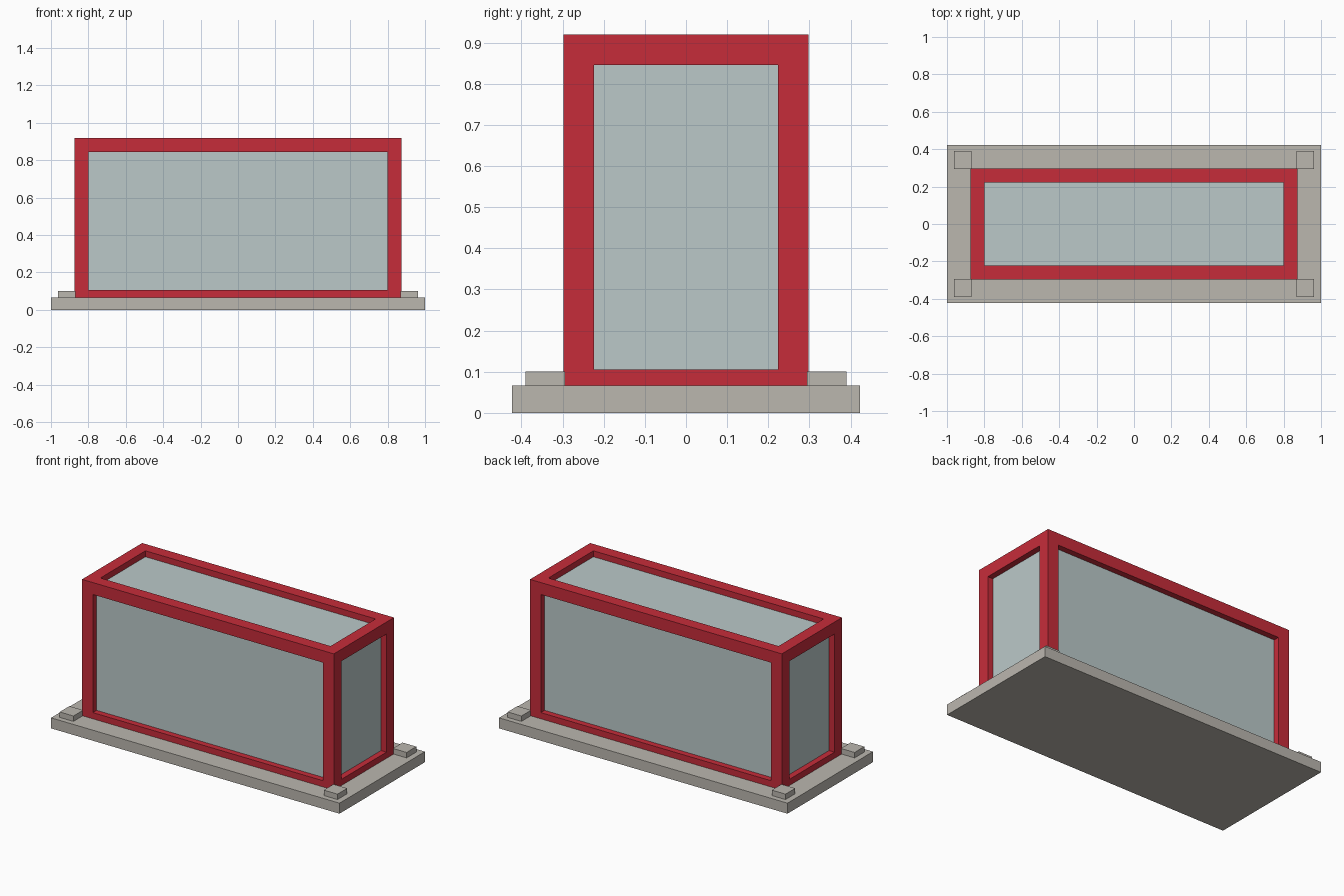
import bpy
import bmesh
from mathutils import Matrix, Vector

cube = bpy.data.objects.get("Cube")
if cube:
    bpy.data.objects.remove(cube, do_unlink=True)


def make_material(name, srgb):
    linear = [((c / 255 + 0.055) / 1.055) ** 2.4 for c in srgb] + [1.0]
    mat = bpy.data.materials.new(name)
    mat.use_nodes = True
    mat.diffuse_color = linear
    mat.node_tree.nodes["Principled BSDF"].inputs["Base Color"].default_value = linear
    return mat


RED = make_material("red_paint", (198, 44, 58))
GLASS = make_material("pale_glass", (187, 201, 201))
STONE = make_material("grey_stone", (187, 183, 175))


def box_mesh(low, high):
    low, high = Vector(low), Vector(high)
    bm = bmesh.new()
    place = Matrix.Translation((low + high) / 2) @ Matrix.Diagonal(high - low).to_4x4()
    bmesh.ops.create_cube(bm, size=1, matrix=place)
    return bm


def add_object(name, bm, mat):
    mesh = bpy.data.meshes.new(name)
    bm.to_mesh(mesh)
    bm.free()
    mesh.materials.append(mat)
    obj = bpy.data.objects.new(name, mesh)
    bpy.context.collection.objects.link(obj)
    return obj


def box(name, low, high, mat):
    return add_object(name, box_mesh(low, high), mat)


HX, HY, BOTTOM, TOP = 0.873, 0.298, 0.03, 0.92
BAR = 0.075
BASE_TOP = 0.066

# Base slab
box("base_slab", (-1, -0.423, 0), (1, 0.423, BASE_TOP), STONE)

# Corner blocks on the slab
for sx, side in ((1, "left"), (-1, "right")):
    for sy, end in ((-1, "front"), (1, "back")):
        xs = sorted((sx * 0.868, sx * 0.963))
        ys = sorted((sy * 0.294, sy * 0.39))
        box(f"{end}_{side}_corner_block", (xs[0], ys[0], BASE_TOP),
            (xs[1], ys[1], 0.1), STONE)

# Frame of twelve square bars: inset every face, then sink the openings
bm = box_mesh((-HX, -HY, BOTTOM), (HX, HY, TOP))
openings = bm.faces[:]
bmesh.ops.inset_individual(bm, faces=openings, thickness=BAR, use_even_offset=True)
bmesh.ops.inset_individual(bm, faces=openings, thickness=0, depth=-BAR)
bmesh.ops.delete(bm, geom=openings, context="FACES_ONLY")
bmesh.ops.remove_doubles(bm, verts=bm.verts, dist=0.0005)
bmesh.ops.recalc_face_normals(bm, faces=bm.faces)
add_object("frame", bm, RED)

# Glass panes, set halfway into the bars
R = BAR / 2
T = 0.01
gx, gy, g0, g1 = HX - R, HY - R, BOTTOM + R, TOP - R
box("front_pane", (-gx, -gy, g0), (gx, -gy + T, g1), GLASS)
box("back_pane", (-gx, gy - T, g0), (gx, gy, g1), GLASS)
box("right_pane", (-gx, -gy, g0), (-gx + T, gy, g1), GLASS)
box("left_pane", (gx - T, -gy, g0), (gx, gy, g1), GLASS)
box("top_pane", (-gx, -gy, g1 - T), (gx, gy, g1), GLASS)
